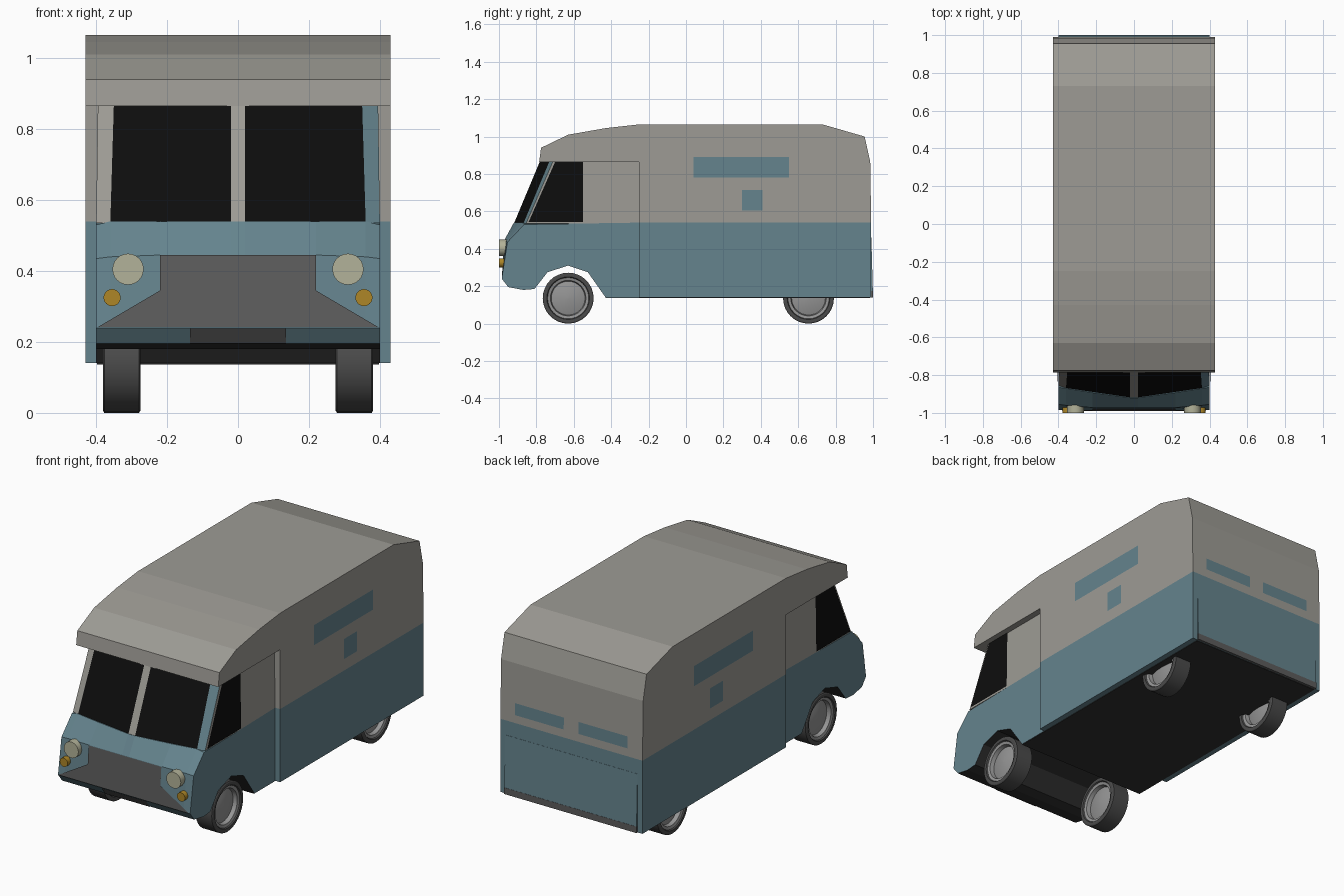
import bpy, bmesh, math

if "Cube" in bpy.data.objects:
    bpy.data.objects.remove(bpy.data.objects["Cube"])


def material(name, r, g, b):
    m = bpy.data.materials.new(name)
    m.diffuse_color = (r, g, b, 1)
    m.use_nodes = True
    m.node_tree.nodes["Principled BSDF"].inputs["Base Color"].default_value = m.diffuse_color
    return m


BLUE = material("blue_paint", .13, .23, .27)
GREY = material("pale_grey_paint", .34, .33, .30)
DARK = material("dark_underside", .03, .03, .03)
BLACK = material("black_glass", .004, .004, .004)
MID = material("mid_grey", .11, .11, .11)
RUBBER = material("tyre_rubber", .07, .07, .07)
METAL = material("wheel_metal", .3, .3, .3)
LAMP = material("lamp_glass", .45, .45, .32)
AMBER = material("amber_glass", .42, .24, .02)


def finish(name, bm, mats):
    bmesh.ops.recalc_face_normals(bm, faces=bm.faces[:])
    me = bpy.data.meshes.new(name)
    bm.to_mesh(me)
    bm.free()
    for m in mats:
        me.materials.append(m)
    ob = bpy.data.objects.new(name, me)
    bpy.context.collection.objects.link(ob)
    return ob


def loft(name, rings, mats, pick=lambda i, j: 0):
    """Skin closed rings with the same point count and cap both ends."""
    bm = bmesh.new()
    vs = [[bm.verts.new(p) for p in ring] for ring in rings]
    n = len(vs[0])
    for i in range(len(vs) - 1):
        for j in range(n):
            k = (j + 1) % n
            f = bm.faces.new((vs[i][j], vs[i][k], vs[i + 1][k], vs[i + 1][j]))
            f.material_index = pick(i, j)
    bm.faces.new(vs[0])
    bm.faces.new(vs[-1])
    return finish(name, bm, mats)


def extrude(name, profile, x0, x1, mats, pick=lambda i, j: 0):
    """Extrude a (y, z) profile across x."""
    return loft(name, [[(x, y, z) for y, z in profile] for x in (x0, x1)], mats, pick)


def panel(name, pts, mat):
    bm = bmesh.new()
    bm.faces.new([bm.verts.new(p) for p in pts])
    return finish(name, bm, [mat])


# Main body: blue lower box, grey upper shell with overhanging roof
extrude("lower_body", [(-.25, .14), (.99, .14), (.99, .54), (-.25, .54)], -.43, .43, [BLUE])
extrude("upper_body", [(-.25, .54), (-.25, .865), (-.785, .865), (-.775, .94), (-.63, 1.01),
                       (-.43, 1.045), (-.25, 1.065), (.73, 1.065), (.955, 1.0),
                       (.985, .865), (.99, .54)], -.43, .43, [GREY])
extrude("floor", [(-.43, .137), (.985, .137), (.985, .15), (-.43, .15)], -.398, .398, [DARK])

# Cab nose: lofted across x; the windscreen base forms a shallow V
under = [(-.985, .24), (-.95, .195), (-.87, .18), (-.81, .185), (-.74, .275), (-.63, .31),
         (-.525, .275), (-.43, .14), (-.25, .14), (-.25, .54)]
half = [(.40, (-.865, .53), (-.955, .435)), (.36, (-.87, .54), (-.96, .44)),
        (.22, (-.893, .54), (-.972, .445)), (.02, (-.92, .54), (-.972, .445))]
stations = [(-x, a, b) for x, a, b in half] + half[::-1]
loft("cab_nose", [[(x, *p) for p in [a, b] + under] for x, a, b in stations], [BLUE, DARK],
     lambda i, j: 1 if 3 <= j <= 9 else 0)

# Cab upper: pillars, split windscreen and centre post
posts = [(.40, .395, -.855, -.71), (.36, .35, -.87, -.73), (.02, .02, -.92, -.78)]
posts = [(-a, -b, c, d) for a, b, c, d in posts] + posts[::-1]
cab_mats = {0: 0, 1: 1, 2: 0, 3: 1, 4: 2}
loft("cab_windscreen", [[(a, c, .535), (b, d, .87), (b, -.25, .87), (a, -.25, .535)]
                        for a, b, c, d in posts], [GREY, BLACK, BLUE],
     lambda i, j: cab_mats[i] if j == 0 else 0)

# Panels repeated on both sides
for s, side in ((-1, "left"), (1, "right")):
    panel(side + "_door_window", [(s * .404, -.842, .542), (s * .404, -.55, .542),
                                  (s * .399, -.55, .864), (s * .399, -.70, .864)], BLACK)
    for part, y0, y1, z0, z1 in (("vent_strip", .04, .55, .78, .89),
                                 ("filler_flap", .30, .41, .605, .715)):
        x = s * .433
        panel(f"{side}_{part}", [(x, y0, z0), (x, y1, z0), (x, y1, z1), (x, y0, z1)], BLUE)
    panel(side + "_rear_window", [(s * .045, .993, .585), (s * .34, .993, .585),
                                  (s * .34, .992, .65), (s * .045, .992, .65)], BLUE)

# Grille plate and centre bumper patch on the nose
grille = [(-.22, -.977, .445), (.22, -.977, .445), (.22, -.985, .345), (.395, -.989, .242),
          (-.395, -.989, .242), (-.22, -.985, .345)]
panel("grille", grille, MID)
panel("bumper_centre", [(-.135, -.988, .238), (.135, -.988, .238),
                        (.135, -.954, .195), (-.135, -.954, .195)], MID)

# Rear hatch flaring out toward the bottom, with a step below it
extrude("rear_hatch", [(.985, .46), (.991, .46), (.999, .175), (.985, .175)], -.40, .40, [BLUE])
extrude("rear_step", [(.985, .175), (1.0, .175), (1.0, .14), (.985, .14)], -.40, .40, [MID])


# Lamps
def lamp(name, x, z, r, mat):
    bpy.ops.mesh.primitive_cylinder_add(vertices=24, radius=r, depth=.06,
                                        location=(x, -.97, z), rotation=(math.pi / 2, 0, 0))
    ob = bpy.context.object
    ob.name = name
    ob.data.materials.append(mat)
    bpy.ops.object.shade_smooth_by_angle()


for s, side in ((-1, "left"), (1, "right")):
    lamp(side + "_headlight", s * .31, .405, .044, LAMP)
    lamp(side + "_indicator", s * .355, .325, .024, AMBER)


# Wheels: lathed about x, dished on both sides
def wheel(name, x, y):
    out = [(.034, .001), (.031, .05), (.02, .09), (.042, .095), (.046, .11),
           (.0525, .114), (.0525, .13), (.049, .136)]
    prof = out + [(-t, r) for t, r in out[::-1]]
    n, bm = 32, bmesh.new()
    rings = [[bm.verts.new((x + t, y + r * math.cos(2 * math.pi * k / n),
                            .136 + r * math.sin(2 * math.pi * k / n))) for k in range(n)]
             for t, r in prof]
    for i in range(len(rings) - 1):
        for k in range(n):
            m = (k + 1) % n
            f = bm.faces.new((rings[i][k], rings[i][m], rings[i + 1][m], rings[i + 1][k]))
            f.material_index = 0 if 4 <= i <= 10 else 1
    bm.faces.new(rings[0]).material_index = 1
    bm.faces.new(rings[-1]).material_index = 1
    ob = finish(name, bm, [RUBBER, METAL])
    bpy.ops.object.select_all(action='DESELECT')
    ob.select_set(True)
    bpy.context.view_layer.objects.active = ob
    bpy.ops.object.shade_smooth_by_angle()


for s, side in ((-1, "left"), (1, "right")):
    wheel(side + "_front_wheel", s * .328, -.63)
    wheel(side + "_rear_wheel", s * .328, .655)
